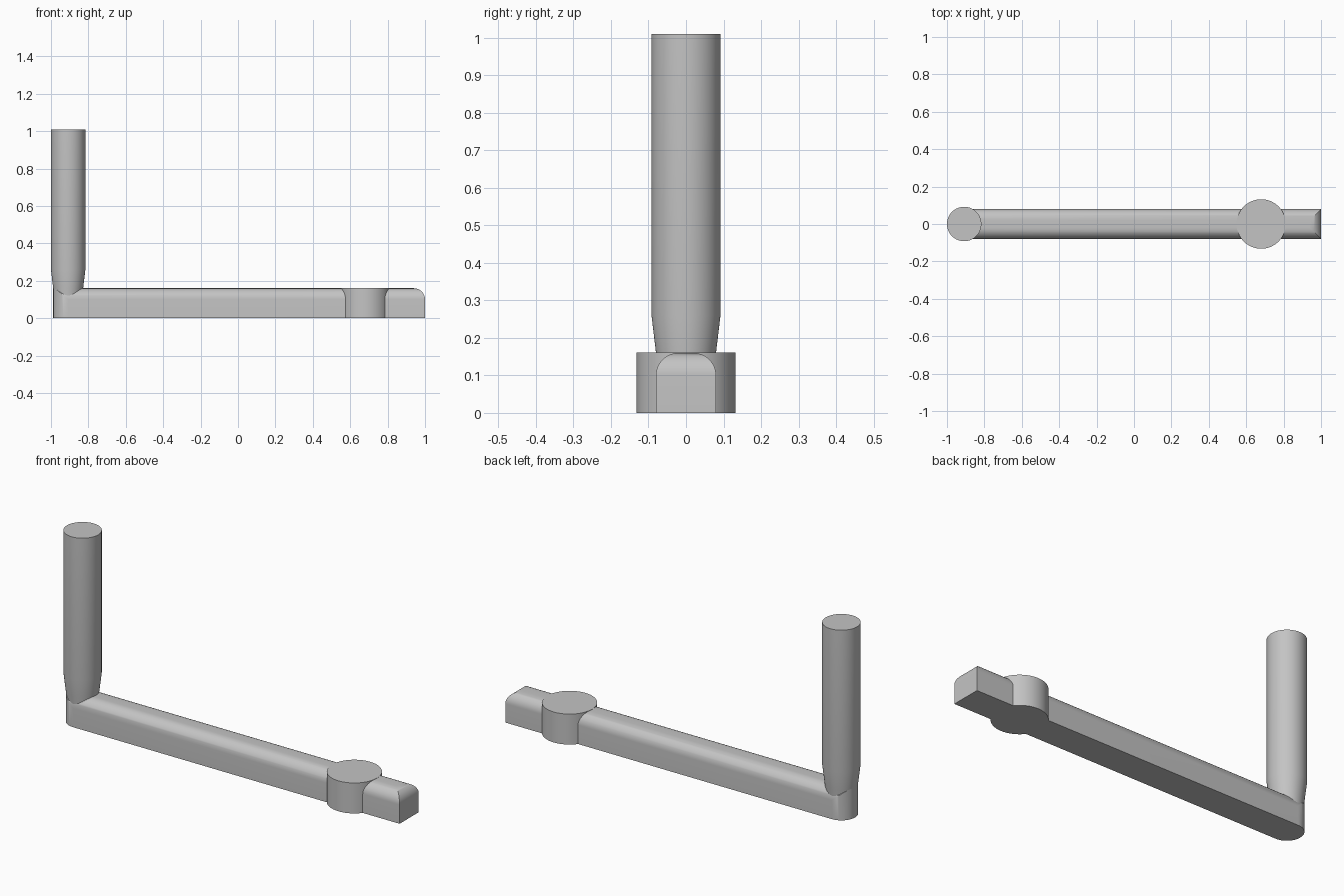
import bpy, bmesh, math

cube = bpy.data.objects.get("Cube")
if cube:
    bpy.data.objects.remove(cube, do_unlink=True)

grey = bpy.data.materials.new("plain grey")
grey.use_nodes = True
colour = (0.55, 0.55, 0.55, 1)
grey.diffuse_color = colour
grey.node_tree.nodes["Principled BSDF"].inputs["Base Color"].default_value = colour


def finish(name, bm):
    bmesh.ops.recalc_face_normals(bm, faces=bm.faces)
    mesh = bpy.data.meshes.new(name)
    bm.to_mesh(mesh)
    bm.free()
    mesh.materials.append(grey)
    obj = bpy.data.objects.new(name, mesh)
    bpy.context.collection.objects.link(obj)
    bpy.ops.object.select_all(action="DESELECT")
    obj.select_set(True)
    bpy.context.view_layer.objects.active = obj
    bpy.ops.object.shade_smooth_by_angle(angle=math.radians(30))
    return obj


def round_part(name, x, profile, sides=64):
    """Stack of rings, given as (radius, height), closed with flat caps."""
    bm = bmesh.new()
    rings = [[bm.verts.new((x + r * math.cos(math.tau * i / sides),
                            r * math.sin(math.tau * i / sides), z))
              for i in range(sides)] for r, z in profile]
    for low, high in zip(rings, rings[1:]):
        for i in range(sides):
            j = (i + 1) % sides
            bm.faces.new((low[i], low[j], high[j], high[i]))
    bm.faces.new(rings[0][::-1])
    bm.faces.new(rings[-1])
    return finish(name, bm)


HALF, TOP, FILLET = 0.08, 0.16, 0.06
POST_X, END_X = -0.908, 1.0
SHOULDER = TOP - FILLET


def left_end(y):
    return POST_X - math.sqrt(max(0, HALF ** 2 - y ** 2))


def right_end(z):
    rise = max(0, z - SHOULDER)
    return END_X - FILLET + math.sqrt(max(0, FILLET ** 2 - rise ** 2))


# Bar: arched section, half-round at the post, mitred rounding at the tip
steps = 12
half_arch = [(HALF - FILLET + FILLET * math.cos(a), SHOULDER + FILLET * math.sin(a))
             for a in (math.pi / 2 * i / steps for i in range(steps + 1))]
arch = half_arch + [(0, TOP)] + [(-y, z) for y, z in reversed(half_arch)]
bm = bmesh.new()
left_top = [bm.verts.new((left_end(y), y, z)) for y, z in arch]
right_top = [bm.verts.new((right_end(z), y, z)) for y, z in arch]
left_low = [bm.verts.new((left_end(y), y, 0)) for y, z in arch]
right_low = [bm.verts.new((END_X, s * HALF, 0)) for s in (1, -1)]
count = len(arch)
for i in range(count - 1):
    bm.faces.new((left_top[i], left_top[i + 1], right_top[i + 1], right_top[i]))
    bm.faces.new((left_top[i], left_low[i], left_low[i + 1], left_top[i + 1]))
for side, corner in ((0, 0), (-1, 1)):
    bm.faces.new((left_low[side], left_top[side], right_top[side], right_low[corner]))
# Tip: flat lower face, then strips that follow the rounding
bm.faces.new((right_low[0], right_low[1], right_top[-1], right_top[0]))
for i in range(count // 2):
    j = count - 1 - i
    if j - i > 2:
        bm.faces.new((right_top[i], right_top[i + 1], right_top[j - 1], right_top[j]))
bm.faces.new(left_low + right_low[::-1])
finish("bar", bm)

# Hub disc near the tip
round_part("hub", 0.68, [(0.132, 0), (0.132, TOP + 0.0008)])

# Upright post with a tapered foot that sinks into the bar
round_part("upright_post", POST_X, [(0.075, 0.11), (0.08, TOP), (0.092, 0.26), (0.092, 1.01)])
